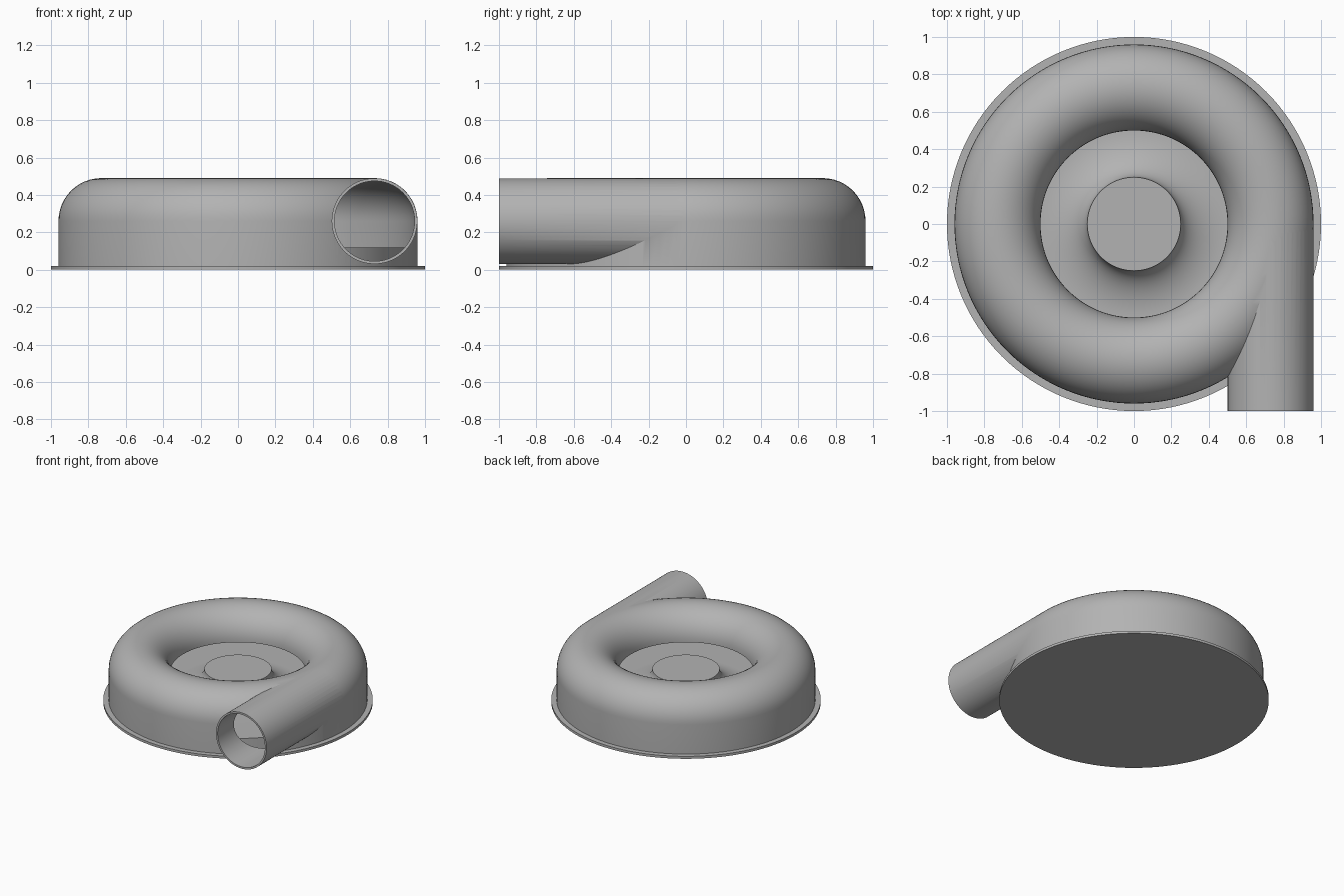
import bpy, bmesh, math
from mathutils import Matrix

cube = bpy.data.objects.get("Cube")
if cube:
    bpy.data.objects.remove(cube, do_unlink=True)

GREY = (0.45, 0.45, 0.45, 1)
mat = bpy.data.materials.new("plain grey")
mat.use_nodes = True
mat.diffuse_color = GREY
mat.node_tree.nodes["Principled BSDF"].inputs["Base Color"].default_value = GREY

RING, TUBE, WALL, MID = 0.73, 0.23, 0.015, 0.26
SIDES = 128


def finish(name, bm):
    bmesh.ops.recalc_face_normals(bm, faces=bm.faces)
    mesh = bpy.data.meshes.new(name)
    bm.to_mesh(mesh)
    bm.free()
    mesh.materials.append(mat)
    ob = bpy.data.objects.new(name, mesh)
    bpy.context.collection.objects.link(ob)
    return ob


def lathe(name, profile):
    """Spin a (radius, height) profile that starts and ends on the axis."""
    bm = bmesh.new()
    verts = [bm.verts.new((r, 0, z)) for r, z in profile]
    edges = [bm.edges.new(pair) for pair in zip(verts, verts[1:])]
    bmesh.ops.spin(bm, geom=verts + edges, cent=(0, 0, 0), axis=(0, 0, 1),
                   angle=math.tau, steps=SIDES, use_merge=True)
    bmesh.ops.remove_doubles(bm, verts=bm.verts, dist=0.00001)
    return finish(name, bm)


def pipe(name, radius, y0, y1):
    """Solid cylinder along y on the outlet axis."""
    bm = bmesh.new()
    place = Matrix.Translation((RING, (y0 + y1) / 2, MID)) @ Matrix.Rotation(math.pi / 2, 4, 'X')
    bmesh.ops.create_cone(bm, cap_ends=True, segments=96, radius1=radius,
                          radius2=radius, depth=y1 - y0, matrix=place)
    return finish(name, bm)


def arch(radius, steps=24):
    """Half circle from the outer wall over to the inlet lip."""
    return [(RING + radius * math.cos(math.pi * i / steps),
             MID + radius * math.sin(math.pi * i / steps)) for i in range(steps + 1)]


def select(ob):
    bpy.ops.object.select_all(action='DESELECT')
    ob.select_set(True)
    bpy.context.view_layer.objects.active = ob


def combine(target, other, operation):
    select(target)
    mod = target.modifiers.new("combine", 'BOOLEAN')
    mod.operation, mod.solver, mod.object = operation, 'EXACT', other
    bpy.ops.object.modifier_apply(modifier=mod.name)
    bpy.data.objects.remove(other, do_unlink=True)


# Volute housing: rounded ring joined to the tangent outlet, then hollowed
outer = RING + TUBE
housing = lathe("volute_housing", [(0, 0.01), (outer, 0.01)] + arch(TUBE)
                + [(RING - TUBE, 0.2), (0, 0.2)])
combine(housing, pipe("outlet_pipe", TUBE - 0.001, -1, -0.02), 'UNION')
cavity = lathe("cavity_cutter", [(0, -0.1), (outer - WALL, -0.1)] + arch(TUBE - WALL)
               + [(RING - TUBE + WALL, MID - 0.005), (0, MID - 0.005)])
combine(housing, cavity, 'DIFFERENCE')
combine(housing, pipe("outlet_cutter", TUBE - WALL - 0.001, -1.1, -0.04), 'DIFFERENCE')

# Back plate
base = lathe("base_plate", [(0, 0), (1, 0), (1, 0.02), (0, 0.02)])

# Rotor: disc with a concave flare rising to a flat hub
flare = [(0.5 - 0.25 * math.sin(a), 0.27 - 0.15 * math.cos(a))
         for a in (math.pi / 2 * i / 16 for i in range(17))]
rotor = lathe("rotor_hub", [(0, 0.015), (0.9, 0.015), (0.9, 0.12)] + flare + [(0, 0.27)])

for ob in (housing, base, rotor):
    select(ob)
    bpy.ops.object.shade_smooth_by_angle(angle=math.radians(30))
